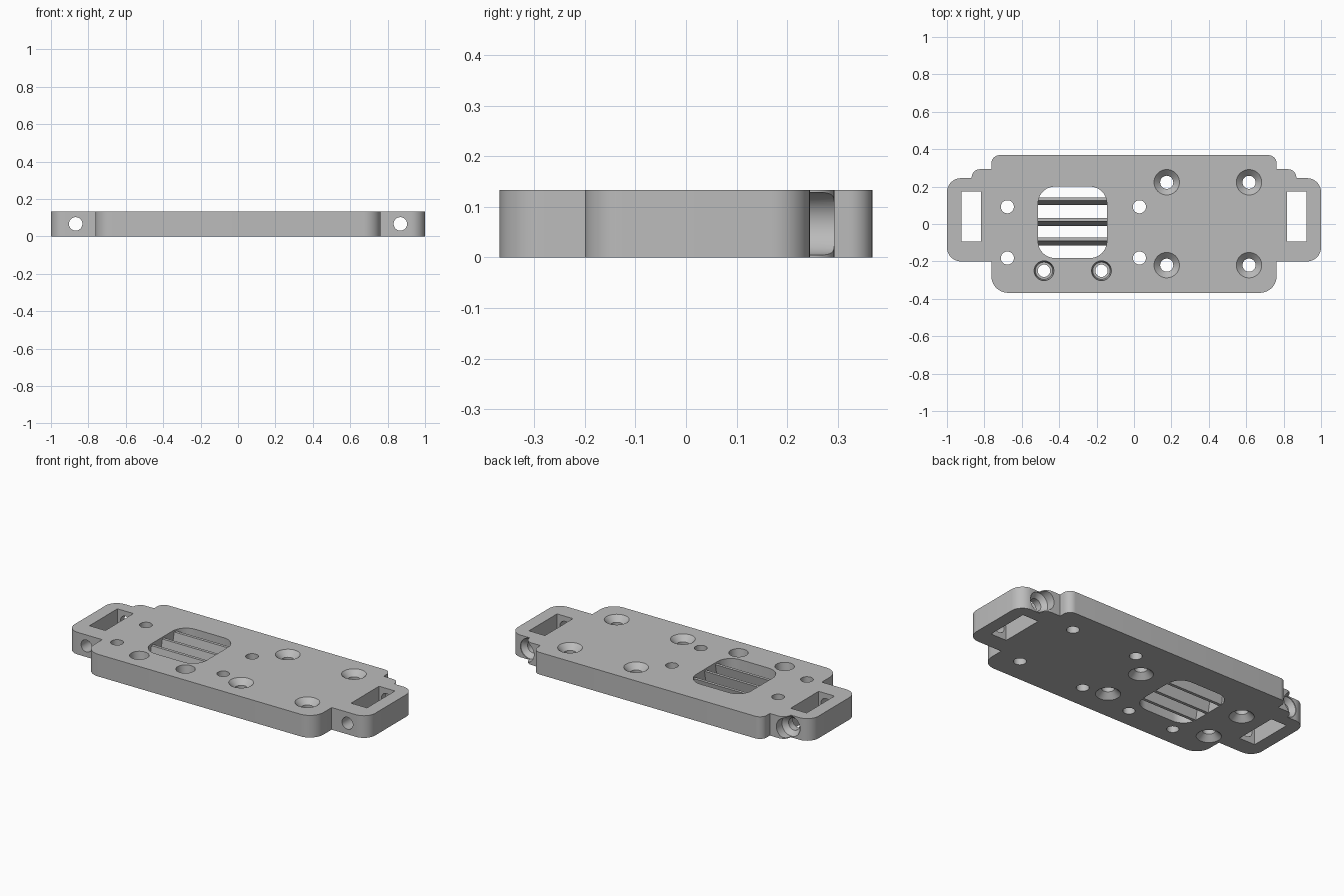
import bpy, bmesh, math
from mathutils import Matrix, Vector

cube = bpy.data.objects.get("Cube")
if cube:
    bpy.data.objects.remove(cube, do_unlink=True)

H = 0.133          # plate thickness
OVER = 0.02        # how far cutters stick out

grey = bpy.data.materials.new("plain grey")
grey.use_nodes = True
grey.diffuse_color = (0.5, 0.5, 0.5, 1)
grey.node_tree.nodes["Principled BSDF"].inputs["Base Color"].default_value = (0.5, 0.5, 0.5, 1)


def make_object(name, bm):
    bmesh.ops.recalc_face_normals(bm, faces=bm.faces)
    mesh = bpy.data.meshes.new(name)
    bm.to_mesh(mesh)
    bm.free()
    mesh.materials.append(grey)
    obj = bpy.data.objects.new(name, mesh)
    bpy.context.collection.objects.link(obj)
    return obj


def rounded(corners, steps=10):
    """Outline from (x, y, radius) right-angled corners."""
    points = []
    for i, (x, y, r) in enumerate(corners):
        p = Vector((x, y))
        if r == 0:
            points.append(p)
            continue
        a = (Vector(corners[i - 1][:2]) - p).normalized() * r
        b = (Vector(corners[(i + 1) % len(corners)][:2]) - p).normalized() * r
        for k in range(steps + 1):
            t = math.pi / 2 * k / steps
            points.append(p + a + b - b * math.cos(t) - a * math.sin(t))
    return points


def box_corners(x0, x1, y0, y1, r):
    return [(x0, y0, r), (x1, y0, r), (x1, y1, r), (x0, y1, r)]


def prism(bm, outline, z0, z1):
    low = [bm.verts.new((p[0], p[1], z0)) for p in outline]
    face = bm.faces.new(low)
    new = bmesh.ops.extrude_face_region(bm, geom=[face])["geom"]
    verts = [v for v in new if isinstance(v, bmesh.types.BMVert)]
    bmesh.ops.translate(bm, verts=verts, vec=(0, 0, z1 - z0))


def lathe(bm, profile, matrix, sides=40):
    """Solid of revolution from (radius, height) pairs."""
    rings = []
    for r, h in profile:
        angles = [2 * math.pi * k / sides for k in range(sides)]
        rings.append([bm.verts.new(matrix @ Vector((r * math.cos(a), r * math.sin(a), h)))
                      for a in angles])
    for low, high in zip(rings, rings[1:]):
        for k in range(sides):
            n = (k + 1) % sides
            bm.faces.new((low[k], low[n], high[n], high[k]))
    bm.faces.new(rings[0])
    bm.faces.new(rings[-1])


def cut(target, name, bm):
    cutter = make_object(name, bm)
    cutter.hide_render = True
    mod = target.modifiers.new(name, "BOOLEAN")
    mod.operation = "DIFFERENCE"
    mod.solver = "EXACT"
    mod.object = cutter
    bpy.context.view_layer.objects.active = target
    bpy.ops.object.modifier_apply(modifier=mod.name)
    bpy.data.objects.remove(cutter, do_unlink=True)


# Plate with end lugs and stepped rear shoulders
side = [(0.763, -0.368, 0.09), (0.763, -0.2, 0), (1, -0.2, 0.075), (1, 0.245, 0.075),
        (0.868, 0.245, 0), (0.868, 0.293, 0.045), (0.763, 0.293, 0), (0.763, 0.368, 0.045)]
outline = side + [(-x, y, r) for x, y, r in reversed(side)]
bm = bmesh.new()
prism(bm, rounded(outline), 0, H)
plate = make_object("mounting_plate", bm)

# Vertical openings: vent window, strap slots and screw holes
bm = bmesh.new()
prism(bm, rounded(box_corners(-0.513, -0.145, -0.182, 0.2, 0.09)), -OVER, H + OVER)
for s in (-1, 1):
    prism(bm, rounded(box_corners(s * 0.87 - 0.053, s * 0.87 + 0.053, -0.093, 0.173, 0)),
          -OVER, H + OVER)

SCREW, HEAD = 0.035, 0.068
sink = HEAD - SCREW
top_sunk = [(SCREW, -OVER), (SCREW, H - sink), (HEAD, H), (HEAD, H + OVER)]
bottom_sunk = [(HEAD, -OVER), (HEAD, 0), (SCREW, sink), (SCREW, H + OVER)]
counterbored = [(0.033, -OVER), (0.033, 0.07), (0.046, 0.07), (0.053, H), (0.053, H + OVER)]
patterns = [
    (top_sunk, (0.175, 0.615), (-0.22, 0.223)),
    (bottom_sunk, (-0.677, 0.029), (-0.182, 0.092)),
    (counterbored, (-0.481, -0.174), (-0.25,)),
]
for profile, xs, ys in patterns:
    for x in xs:
        for y in ys:
            lathe(bm, profile, Matrix.Translation((x, y, 0)))
cut(plate, "vertical_cutter", bm)

# Cross bolt holes through the lugs, countersunk at the rear
bm = bmesh.new()
bolt = [(0.036, -0.25), (0.036, 0.214), (0.062, 0.24), (0.062, 0.35)]
for s in (-1, 1):
    lathe(bm, bolt, Matrix.Translation((s * 0.868, 0, H / 2)) @ Matrix.Rotation(-math.pi / 2, 4, "X"))
cut(plate, "bolt_cutter", bm)

# Leaning louvre slats across the vent window
for i, y in enumerate((0.143, 0.032, -0.072)):
    bm = bmesh.new()
    section = [(y, 0.122), (y - 0.018, 0.122), (y - 0.042, 0.001), (y - 0.024, 0.001)]
    ends = [[bm.verts.new((x, v, z)) for v, z in section] for x in (-0.525, -0.133)]
    for k in range(4):
        n = (k + 1) % 4
        bm.faces.new((ends[0][k], ends[0][n], ends[1][n], ends[1][k]))
    for end in ends:
        bm.faces.new(end)
    make_object(f"vent_slat_{i + 1}", bm)

# Smooth the round walls, keep the machined edges crisp
bpy.ops.object.select_all(action="DESELECT")
plate.select_set(True)
bpy.context.view_layer.objects.active = plate
bpy.ops.object.shade_smooth_by_angle(angle=math.radians(25))
